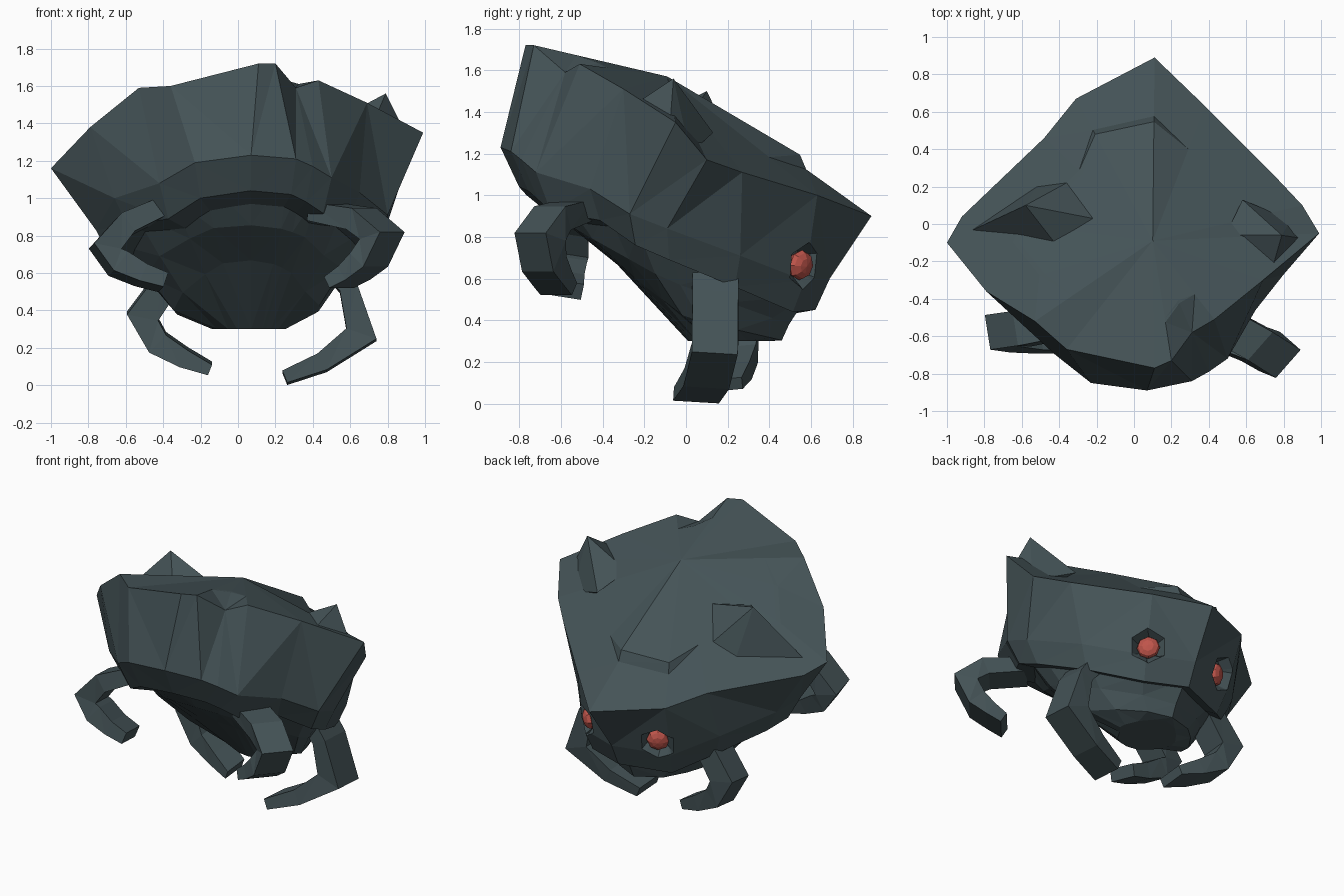
import bpy
import bmesh
from math import cos, sin, pi
from mathutils import Vector

cube = bpy.data.objects.get("Cube")
if cube:
    bpy.data.objects.remove(cube, do_unlink=True)


def make_material(name, colour):
    mat = bpy.data.materials.new(name)
    mat.use_nodes = True
    mat.diffuse_color = colour
    mat.node_tree.nodes["Principled BSDF"].inputs["Base Color"].default_value = colour
    return mat


slate = make_material("slate_stone", (0.058, 0.086, 0.094, 1))
red = make_material("red_eye", (0.52, 0.09, 0.07, 1))


def finish(name, bm, mat):
    bmesh.ops.recalc_face_normals(bm, faces=bm.faces)
    mesh = bpy.data.meshes.new(name)
    bm.to_mesh(mesh)
    bm.free()
    mesh.materials.append(mat)
    obj = bpy.data.objects.new(name, mesh)
    bpy.context.collection.objects.link(obj)


def loft(rings, start=None, end=None):
    """Skin closed rings, closing each end with a fan to a point or a flat cap."""
    bm = bmesh.new()
    loops = [[bm.verts.new(p) for p in ring] for ring in rings]
    count = len(loops[0])
    for a, b in zip(loops, loops[1:]):
        for i in range(count):
            j = (i + 1) % count
            bm.faces.new((a[i], a[j], b[j], b[i]))
    for loop, tip in ((loops[0], start), (loops[-1], end)):
        if tip is None:
            bm.faces.new(loop)
        else:
            apex = bm.verts.new(tip)
            for i in range(count):
                bm.faces.new((loop[i], loop[(i + 1) % count], apex))
    bmesh.ops.triangulate(bm, faces=[f for f in bm.faces if len(f.verts) > 3])
    bmesh.ops.recalc_face_normals(bm, faces=bm.faces)
    return bm


# Shell outlines, from the front centre round by +x to the pointed face and back
rim = [Vector(p) for p in (
    (.11, -.77, 1.72), (.2, -.73, 1.72), (.31, -.58, 1.59), (.43, -.51, 1.63),
    (.69, -.3, 1.51), (.99, -.05, 1.35), (.9, .1, 1.17), (.74, .27, 1.11),
    (.38, .63, 1), (.11, .89, .9), (-.31, .67, .95), (-.48, .46, 1.02),
    (-.92, .04, 1.1), (-1, -.1, 1.16), (-.79, -.36, 1.38), (-.53, -.52, 1.59),
    (-.36, -.67, 1.6))]
belt = [Vector(p) for p in (
    (.07, -.89, 1.23), (.31, -.84, 1.21), (.4, -.79, 1.17), (.5, -.72, 1.11),
    (.65, -.46, 1.03), (.8, -.27, .91), (.79, -.09, .84), (.64, .26, .71),
    (.38, .57, .59), (.08, .69, .6), (-.28, .56, .58), (-.5, .35, .69),
    (-.72, .05, .8), (-.76, -.15, .83), (-.66, -.45, 1), (-.42, -.7, 1.08),
    (-.23, -.85, 1.19))]
summit = Vector((.1, -.09, 1.57))


def crown_ring(f, lip):
    ring = []
    for i, p in enumerate(rim):
        q = summit.lerp(p, f + .1 if i == 10 else f)
        if p.y > .64:
            q.z += lip
        elif i == 2:
            q.z += .05
        elif p.x < -.4 and p.y > -.4:
            q.z += .04
        ring.append(q)
    return ring


def under_ring(f, cx, cy, height):
    ring = []
    for p in belt:
        x, y = cx + (p.x - cx) * f, cy + (p.y - cy) * f
        ring.append(Vector((x, y, height(p, y))))
    return ring


def carve_socket(bm, place, facing, radius):
    """Cut a hexagon into the wall around a point and sink it."""
    side = facing.cross(Vector((0, 0, 1))).normalized()
    up = side.cross(facing)
    spokes = [side * cos(k * pi / 3) + up * sin(k * pi / 3) for k in range(6)]
    for spoke in spokes:
        wall = [f for f in bm.faces if f.normal.dot(facing) > .5]
        geom = set(wall)
        for f in wall:
            geom.update(f.edges, f.verts)
        bmesh.ops.bisect_plane(bm, geom=list(geom), dist=1e-4,
                               plane_co=place + spoke * radius, plane_no=spoke)
        bm.normal_update()
    hole = []
    for f in bm.faces:
        offset = f.calc_center_median() - place
        if f.normal.dot(facing) > .5 and abs(offset.dot(facing)) < .3 \
                and all(offset.dot(s) < radius for s in spokes):
            hole.append(f)
    bmesh.ops.inset_region(bm, faces=hole, thickness=.025, depth=-.07,
                           use_even_offset=True)


# Shell with six-sided eye sockets, each holding a flattened eye
base = under_ring(.9, .05, 0, lambda p, y: p.z - (.19 if y < -.5 else .15))
shell = loft([crown_ring(.65, .06), crown_ring(.68, .01), rim, belt, base],
             start=summit, end=(.07, .1, .65))
for side, place, facing in (("left", (.345, .55, .665), (.7, .7, -.15)),
                            ("right", (-.185, .565, .665), (-.5, .85, -.15))):
    place, facing = Vector(place), Vector(facing).normalized()
    carve_socket(shell, place, facing, .1)
    eye = bmesh.new()
    bmesh.ops.create_uvsphere(eye, u_segments=8, v_segments=6, radius=.073)
    bmesh.ops.scale(eye, verts=eye.verts, vec=(1, 1, .6))
    eye.transform(facing.to_track_quat("Z", "Y").to_matrix().to_4x4())
    bmesh.ops.translate(eye, verts=eye.verts, vec=place)
    finish(side + "_eye", eye, red)
finish("shell", shell, slate)

# Belly hanging beneath the shell, steep in front and flat below
finish("belly", loft([
    under_ring(.85, .05, 0, lambda p, y: p.z - .08),
    under_ring(.67, .07, .1, lambda p, y: .56 - .36 * y + .2 * max(0, -y - .1)),
    under_ring(.5, .07, .23, lambda p, y: .41 - .23 * y + .55 * max(0, -y)),
    under_ring(.25, .07, .31, lambda p, y: .3)]), slate)

# Stone spikes on the back
for side, foot, tip in (
        ("left", [(.49, -.06, 1.4), (.73, -.27, 1.42), (.92, -.08, 1.3),
                  (.84, .02, 1.2), (.58, .13, 1.3)], (.79, -.06, 1.56)),
        ("right", [(-.88, -.04, 1.16), (-.37, -.17, 1.36), (-.22, .03, 1.4),
                   (-.36, .22, 1.25), (-.52, .2, 1.18)], (-.58, .1, 1.5))):
    finish(side + "_back_spike",
           loft([foot], start=tip, end=(tip[0], tip[1], 1.15)), slate)


# Hooked blade legs with a rectangular section
def leg(name, path, across, width, thickness):
    path = [Vector(p) for p in path]
    across = Vector(across).normalized()
    rings = []
    for i, p in enumerate(path):
        along = path[min(i + 1, len(path) - 1)] - path[max(i - 1, 0)]
        out = along.cross(across).normalized() * thickness[i] / 2
        side = across * width / 2
        rings.append([p + out + side, p + out - side, p - out - side, p - out + side])
    finish(name, loft(rings), slate)


leg("front_left_leg",
    [(.44, -.52, .93), (.66, -.64, .89), (.77, -.7, .8), (.7, -.68, .67),
     (.62, -.64, .6), (.54, -.61, .55)],
    (.66, .75, 0), .2, (.1, .12, .15, .12, .09, .07))
leg("front_right_leg",
    [(-.4, -.52, .95), (-.6, -.56, .86), (-.71, -.57, .73), (-.64, -.58, .65),
     (-.52, -.59, .59), (-.4, -.59, .55)],
    (-.15, .95, -.15), .19, (.1, .12, .15, .13, .1, .08))
leg("rear_left_leg",
    [(.48, .14, .66), (.59, .14, .52), (.66, .14, .27), (.45, .1, .12), (.25, .05, .04)],
    (0, 1, -.06), .22, (.12, .1, .17, .1, .07))
leg("rear_right_leg",
    [(-.36, .25, .58), (-.51, .26, .37), (-.43, .25, .23), (-.29, .22, .15), (-.15, .18, .09)],
    (0, 1, .1), .18, (.14, .17, .13, .1, .06))
